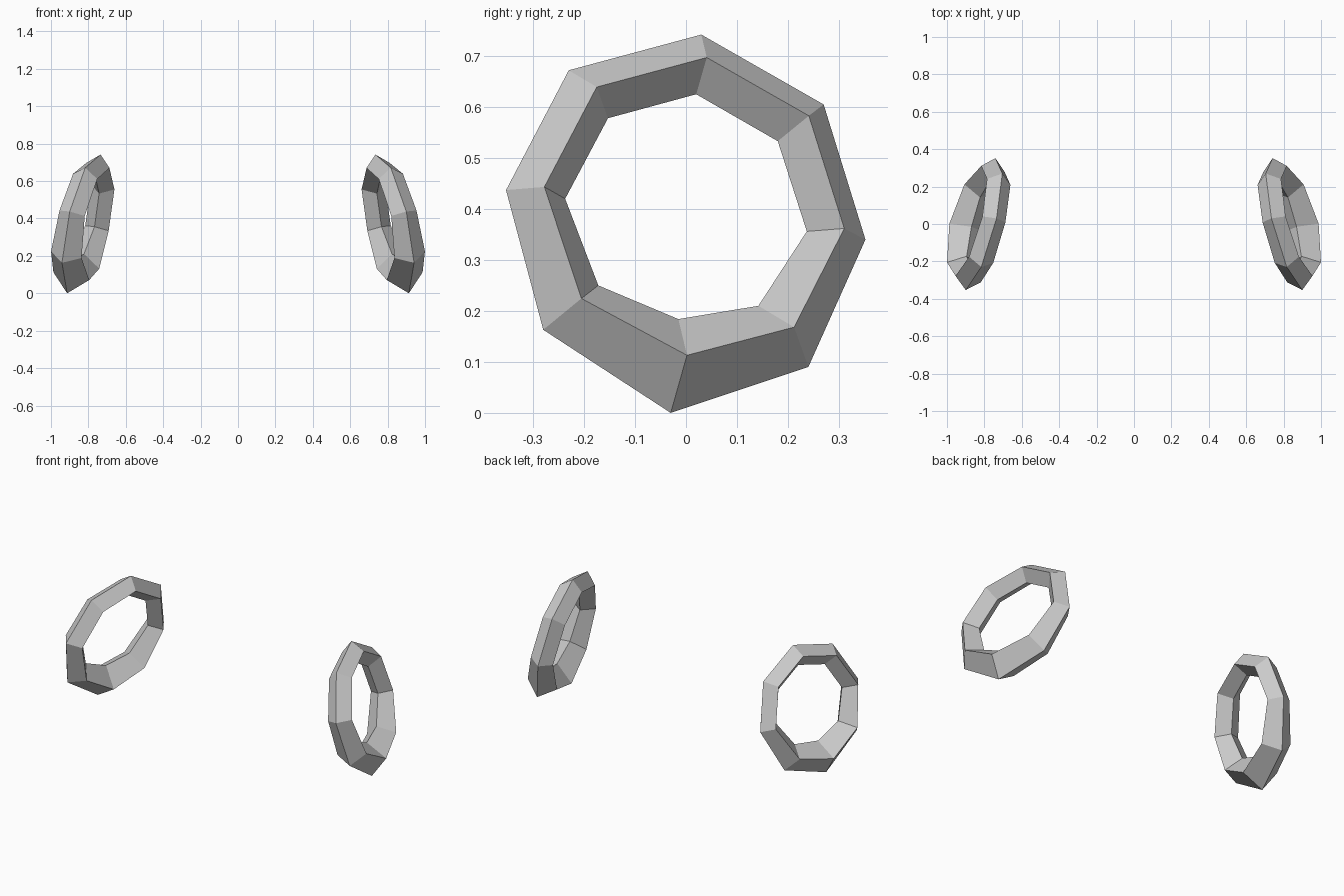
import bpy, bmesh
from mathutils import Vector

if "Cube" in bpy.data.objects:
    bpy.data.objects.remove(bpy.data.objects["Cube"])

grey = bpy.data.materials.new("grey_metal")
grey.diffuse_color = (0.6, 0.6, 0.6, 1)
grey.use_nodes = True
grey.node_tree.nodes["Principled BSDF"].inputs["Base Color"].default_value = grey.diffuse_color

# Ring stations around the hoop: outer edge (y, z), inner edge (y, z), half depth
STATIONS = [
    ((0.03, 0.742), (0.02, 0.625), 0.065),
    ((0.27, 0.605), (0.18, 0.533), 0.066),
    ((0.352, 0.34), (0.237, 0.356), 0.066),
    ((0.24, 0.09), (0.142, 0.21), 0.087),
    ((-0.03, 0.0), (-0.015, 0.184), 0.101),
    ((-0.28, 0.163), (-0.172, 0.25), 0.086),
    ((-0.353, 0.437), (-0.237, 0.42), 0.071),
    ((-0.23, 0.672), (-0.153, 0.578), 0.068),
]
NORMAL = Vector((1, 0.255, 0.22)).normalized()


def on_plane(p):
    # Point on the tilted plane of the hoop
    y, z = p
    return Vector((0.824 - 0.255 * y - 0.22 * (z - 0.372), y, z))


def hoop(name, side):
    bm = bmesh.new()
    rings = []
    for outer, inner, depth in STATIONS:
        o, i = on_plane(outer), on_plane(inner)
        mid = (o + i) / 2
        section = (o, mid + NORMAL * depth, i, mid - NORMAL * depth)
        rings.append([bm.verts.new((p.x * side, p.y, p.z)) for p in section])
    for k, a in enumerate(rings):
        b = rings[(k + 1) % len(rings)]
        for j in range(4):
            n = (j + 1) % 4
            bm.faces.new((a[j], a[n], b[n], b[j]))
    bmesh.ops.recalc_face_normals(bm, faces=bm.faces)
    mesh = bpy.data.meshes.new(name)
    bm.to_mesh(mesh)
    bm.free()
    mesh.materials.append(grey)
    bpy.context.collection.objects.link(bpy.data.objects.new(name, mesh))


# Mirrored pair of faceted hoops
hoop("right_hoop", 1)
hoop("left_hoop", -1)
